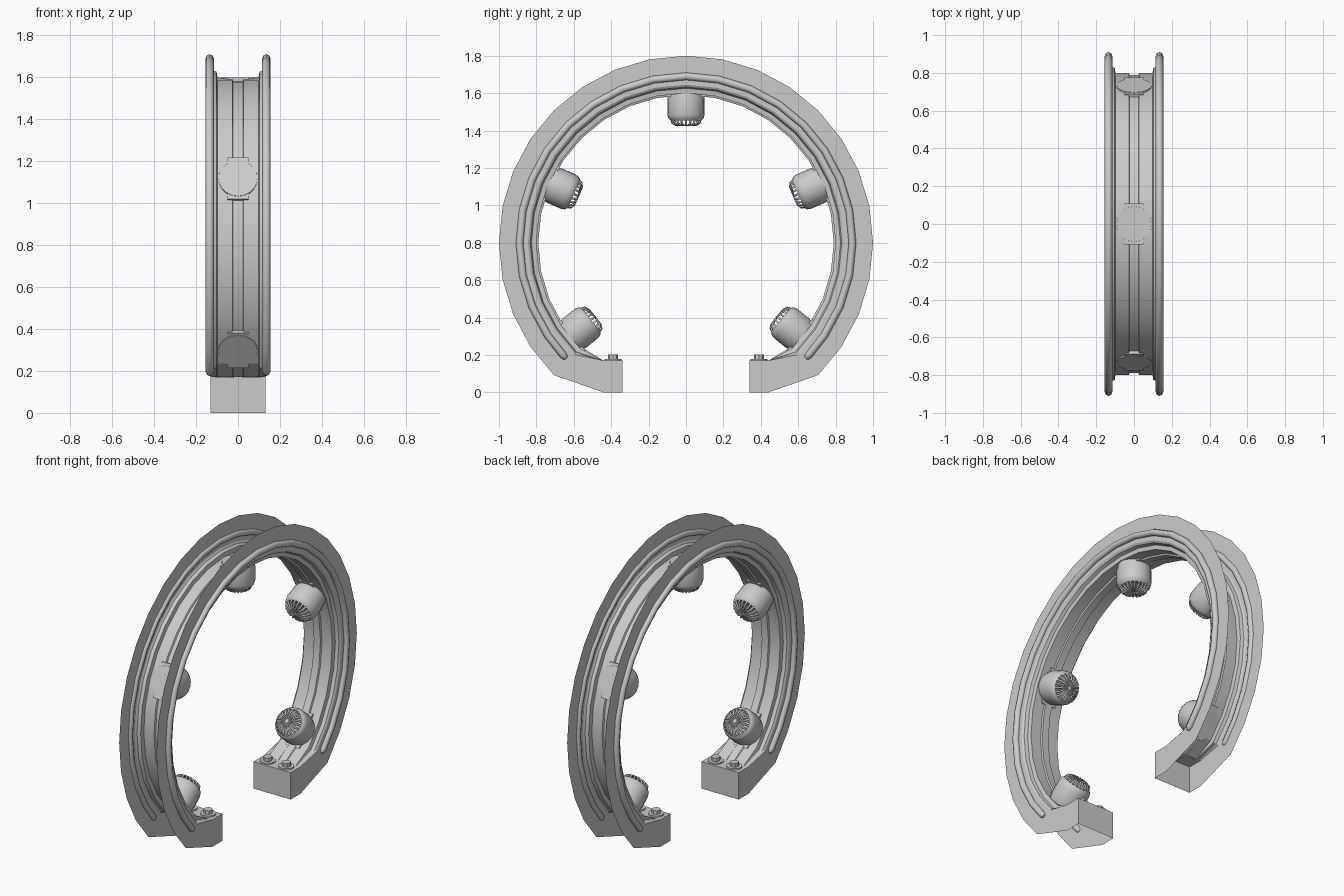
import bpy, bmesh
from math import sin, cos, pi, radians
from mathutils import Matrix, Vector

if "Cube" in bpy.data.objects:
    bpy.data.objects.remove(bpy.data.objects["Cube"])

CZ = 0.8          # height of the ring centre
HALF = 0.13       # half width of the ring frame


def mesh_object(name, bm, smooth=None):
    bmesh.ops.recalc_face_normals(bm, faces=bm.faces[:])
    me = bpy.data.meshes.new(name)
    bm.to_mesh(me)
    bm.free()
    ob = bpy.data.objects.new(name, me)
    bpy.context.collection.objects.link(ob)
    if smooth:
        for p in me.polygons:
            p.use_smooth = True
        bpy.context.view_layer.objects.active = ob
        ob.select_set(True)
        bpy.ops.object.shade_smooth_by_angle(angle=radians(smooth))
        ob.select_set(False)
    return ob


def tubes(name, paths, depth, res):
    """Poly curves with a round bevel; each point is (x, y, z, radius)."""
    cu = bpy.data.curves.new(name, 'CURVE')
    cu.dimensions = '3D'
    cu.bevel_depth = depth
    cu.bevel_resolution = res
    cu.use_fill_caps = True
    for pts in paths:
        sp = cu.splines.new('POLY')
        sp.points.add(len(pts) - 1)
        for p, (x, y, z, r) in zip(sp.points, pts):
            p.co = (x, y, z, 1)
            p.radius = r
        sp.use_smooth = True
    ob = bpy.data.objects.new(name, cu)
    bpy.context.collection.objects.link(ob)
    return ob


# Ring frame: open-backed channel swept over 270 degrees, flattening into two feet
half = [(HALF, 0.045), (0.122, 0.033), (0.102, 0.026), (0.098, 0.0),
        (0.027, 0.0), (0.023, -0.01)]
profile = half + [(-x, d) for x, d in reversed(half)]
stations = []                       # (outer point, inner base point, radial dir)
for i in range(25):
    a = radians(-45 + 11.25 * i)
    d = Vector((0, cos(a), sin(a)))
    c = Vector((0, 0, CZ))
    stations.append((c + d, c + d * 0.8, d))


def foot(y):
    return (Vector((0, y, 0)), Vector((0, y, 0.17)), Vector())


stations = [foot(0.34), foot(0.44)] + stations + [foot(-0.44), foot(-0.34)]
bm = bmesh.new()
rows = []
for outer, inner, d in stations:
    pts = [outer + Vector((HALF, 0, 0))]
    pts += [inner + d * off + Vector((x, 0, 0)) for x, off in profile]
    pts.append(outer - Vector((HALF, 0, 0)))
    rows.append([bm.verts.new(p) for p in pts])
for r0, r1 in zip(rows, rows[1:]):
    for k in range(len(r0) - 1):
        bm.faces.new((r0[k], r0[k + 1], r1[k + 1], r1[k]))
bm.faces.new(rows[0])
bm.faces.new(rows[-1])
mesh_object("ring_frame", bm, 20)

# Raised round rail on each side of the frame
for side, label in ((1, "right"), (-1, "left")):
    path = []
    angles = [-44, -43.4, -42.5] + [-33.75 + 11.25 * i for i in range(23)] + [222.5, 223.4, 224]
    for i, a in enumerate(angles):
        e = min(i, len(angles) - 1 - i)
        a = radians(a)
        path.append((side * 0.135, 0.89 * cos(a), CZ + 0.89 * sin(a), (0.4, 0.8, 1)[min(e, 2)]))
    tubes("side_rail_" + label, [path], 0.02, 2)

# Foot bolts with washers
for sy in (1, -1):
    for sx in (1, -1):
        bm = bmesh.new()
        for rad, z0, z1, n in ((0.045, 0.168, 0.179, 16), (0.026, 0.179, 0.202, 8)):
            bmesh.ops.create_cone(bm, cap_ends=True, segments=n, radius1=rad, radius2=rad,
                                  depth=z1 - z0,
                                  matrix=Matrix.Translation((sx * 0.065, sy * 0.39, (z0 + z1) / 2)))
        mesh_object("foot_bolt", bm)

# Lamps facing the ring centre: housing, mounting plate, curved front fins
lathe = [(0.093, -0.003), (0.1, 0.03), (0.1, 0.11), (0.095, 0.13), (0.082, 0.143), (0.07, 0.138)]
N = 20
for deg in (90, 23.5, 156.5, -39, 219):
    a = radians(deg)
    zax = Vector((0, -cos(a), -sin(a)))
    xax = Vector((1, 0, 0))
    m = Matrix((xax, zax.cross(xax), zax)).transposed().to_4x4()
    m.translation = Vector((0, 0, CZ)) - zax * 0.797

    bm = bmesh.new()
    rings = [[bm.verts.new((r * cos(2 * pi * k / N), r * sin(2 * pi * k / N), h))
              for k in range(N)] for r, h in lathe]
    for r0, r1 in zip(rings, rings[1:]):
        for k in range(N):
            j = (k + 1) % N
            bm.faces.new((r0[k], r0[j], r1[j], r1[k]))
    bm.faces.new(rings[0])
    bm.faces.new(rings[-1])
    mesh_object("lamp_housing", bm, 35).matrix_world = m

    bm = bmesh.new()
    bmesh.ops.create_cube(bm, size=1, matrix=Matrix.Translation((0, 0, 0.008))
                          @ Matrix.Diagonal((0.1, 0.215, 0.018, 1)))
    mesh_object("lamp_mounting_plate", bm).matrix_world = m

    fins = []
    for k in range(N):
        t = 2 * pi * k / N
        fins.append([(r * cos(t), r * sin(t), h, w) for r, h, w in
                     ((0.079, 0.138, 1), (0.072, 0.158, 1), (0.05, 0.168, 1), (0.012, 0.171, 0.5))])
    tubes("lamp_fins", fins, 0.006, 1).matrix_world = m
